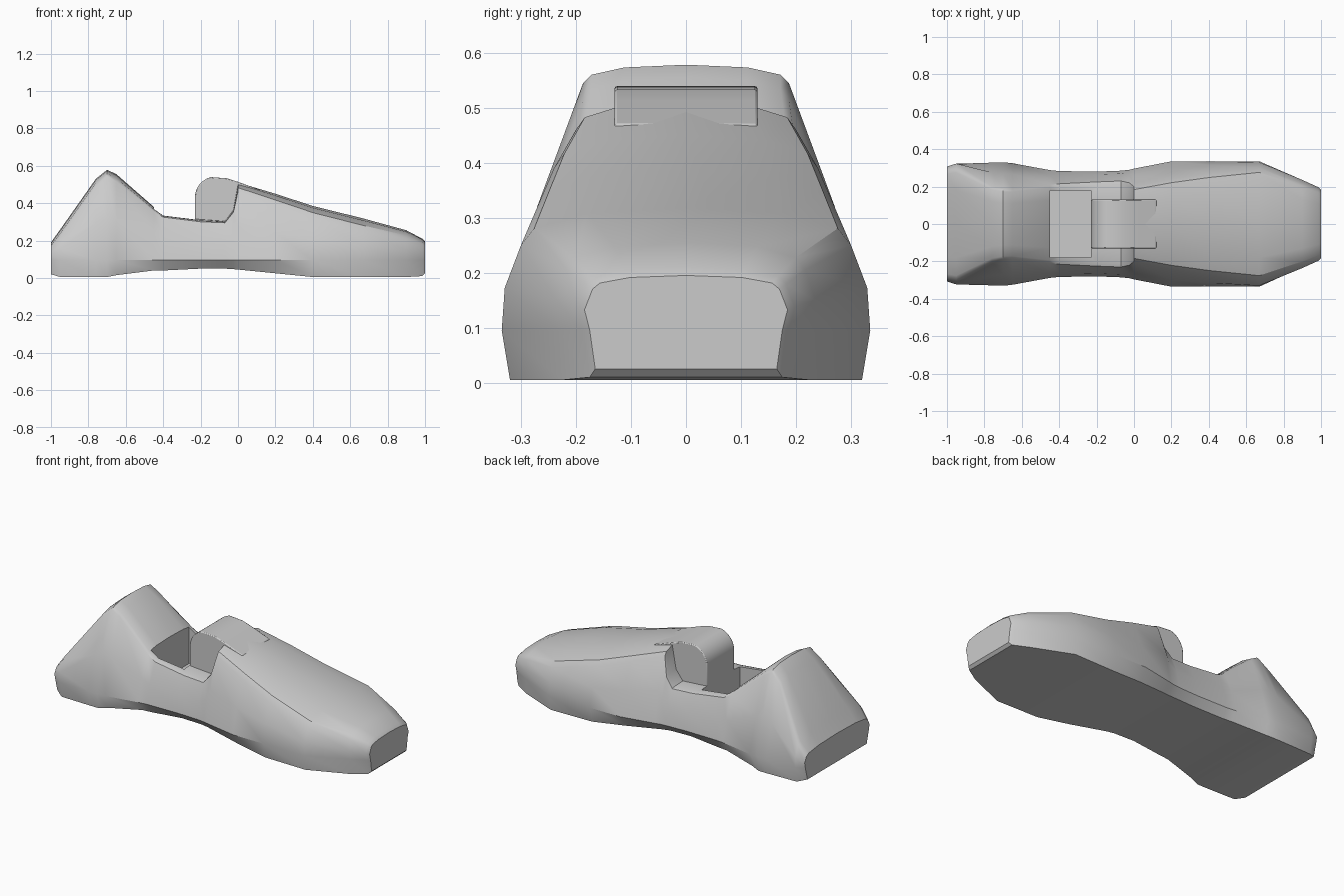
import bpy, bmesh, math

cube = bpy.data.objects.get("Cube")
if cube:
    bpy.data.objects.remove(cube, do_unlink=True)

grey = bpy.data.materials.new("plain grey")
grey.use_nodes = True
grey.diffuse_color = (0.6, 0.6, 0.6, 1)
grey.node_tree.nodes["Principled BSDF"].inputs["Base Color"].default_value = (0.6, 0.6, 0.6, 1)


def make_object(name, bm):
    bmesh.ops.recalc_face_normals(bm, faces=bm.faces)
    mesh = bpy.data.meshes.new(name)
    bm.to_mesh(mesh)
    bm.free()
    mesh.materials.append(grey)
    obj = bpy.data.objects.new(name, mesh)
    bpy.context.collection.objects.link(obj)
    return obj


def smooth(obj, degrees):
    bpy.ops.object.select_all(action='DESELECT')
    obj.select_set(True)
    bpy.context.view_layer.objects.active = obj
    bpy.ops.object.shade_smooth_by_angle(angle=math.radians(degrees))


def loft(rings):
    bm = bmesh.new()
    loops = [[bm.verts.new(p) for p in ring] for ring in rings]
    for a, b in zip(loops, loops[1:]):
        for i in range(len(a)):
            j = (i + 1) % len(a)
            bm.faces.new((a[i], a[j], b[j], b[i]))
    bm.faces.new(loops[0])
    bm.faces.new(loops[-1])
    return bm


# Body sections: x, bottom z, bottom half width, belt half width,
# shoulder z, shoulder half width, crown z
SECTIONS = [
    (-1.0, .02, .28, .30, .16, .29, .19),
    (-.95, .005, .31, .322, .22, .30, .26),
    (-.76, .005, .315, .328, .49, .20, .53),
    (-.70, .005, .315, .33, .545, .187, .578),
    (-.65, .015, .30, .325, .515, .187, .555),
    (-.45, .04, .26, .288, .355, .21, .38),
    (-.40, .04, .255, .283, .325, .215, .34),
    (-.20, .05, .24, .28, .30, .225, .315),
    (-.07, .05, .245, .285, .295, .23, .305),
    (-.025, .047, .25, .29, .35, .22, .365),
    (0.0, .045, .255, .296, .46, .20, .51),
    (.20, .025, .29, .335, .39, .24, .45),
    (.40, .005, .315, .335, .32, .27, .385),
    (.67, .005, .32, .335, .25, .30, .318),
    (.90, .005, .225, .23, .205, .217, .255),
    (.985, .01, .175, .188, .18, .182, .21),
    (1.0, .025, .165, .175, .17, .17, .195),
]


def body_ring(x, zb, wb, wm, zs, ws, zt):
    zm = .095
    half = [(wb, zb), (wm, zm), ((wm + ws) / 2 + .012, (zm + zs) / 2),
            (ws, zs), (ws * .92, zs + (zt - zs) * .45), (ws * .6, zs + (zt - zs) * .85)]
    return ([(x, y, z) for y, z in half] + [(x, 0, zt)]
            + [(x, -y, z) for y, z in reversed(half)])


body = make_object("body", loft([body_ring(*s) for s in SECTIONS]))

# Seat well
bm = bmesh.new()
bmesh.ops.create_cube(bm, size=1)
for v in bm.verts:
    v.co = (-.34 + v.co.x * .22, v.co.y * .36, .4 + v.co.z * .5)
cutter = make_object("seat_well_cutter", bm)
cutter.hide_render = True
cutter.hide_set(True)
well = body.modifiers.new("seat_well", 'BOOLEAN')
well.operation = 'DIFFERENCE'
well.solver = 'EXACT'
well.object = cutter
bpy.context.view_layer.objects.active = body
bpy.ops.object.modifier_apply(modifier=well.name)
bpy.data.objects.remove(cutter, do_unlink=True)
smooth(body, 32)

# Dashboard hump with a rounded rear edge that runs into the hood
cowl = [(.12, .2), (-.23, .2)]
for i in range(9):
    a = math.pi - i * math.radians(75) / 8
    cowl.append((-.115 + .115 * math.cos(a), .433 + .11 * math.sin(a)))
cowl += [(-.06, .533), (.0, .514), (.12, .47)]
dashboard = make_object("dashboard", loft([[(x, y, z) for x, z in cowl] for y in (-.13, .13)]))
edge = dashboard.modifiers.new("soft_edges", 'BEVEL')
edge.width = .005
edge.segments = 2
edge.limit_method = 'ANGLE'
edge.angle_limit = math.radians(60)
smooth(dashboard, 35)
